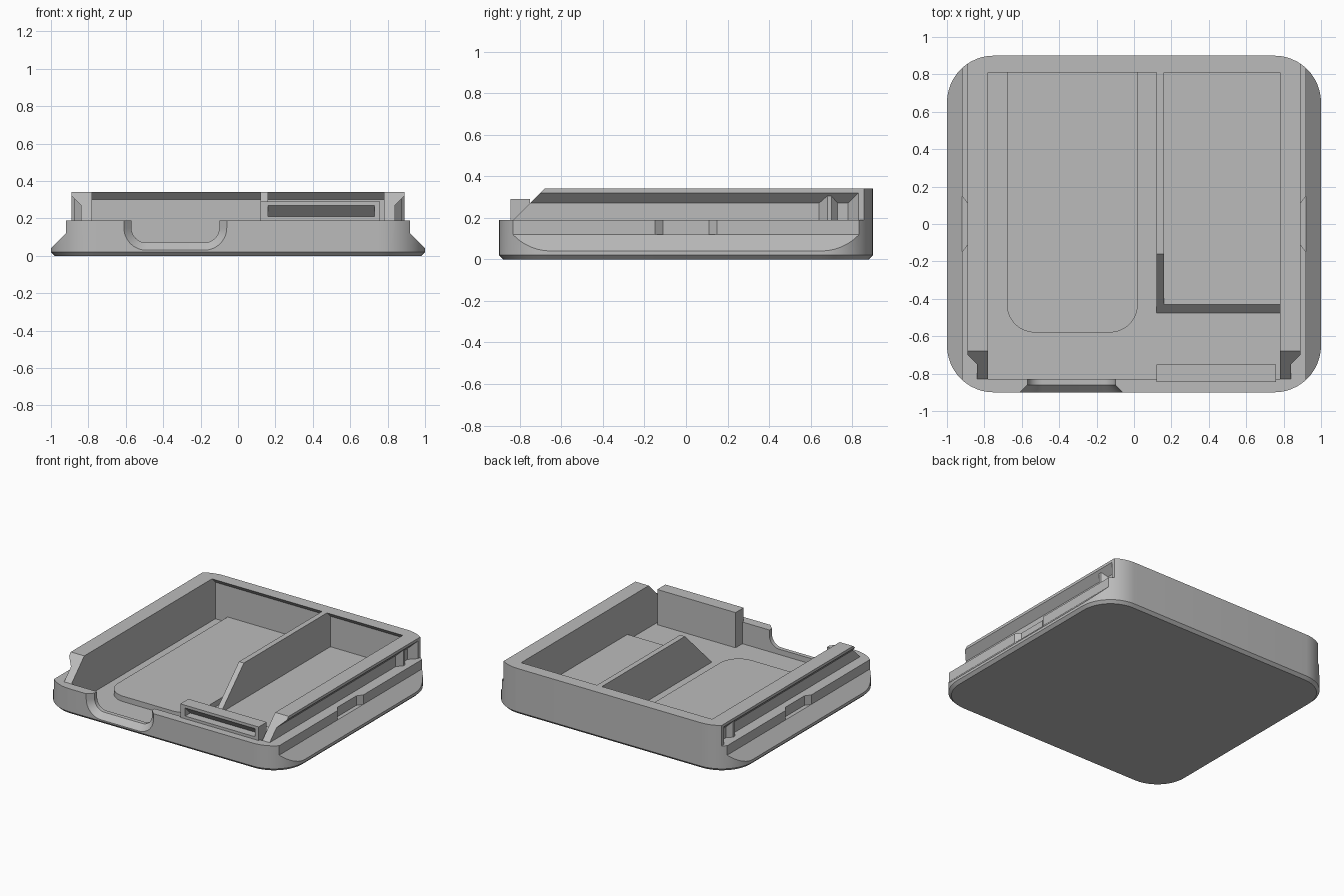
import bpy, bmesh
from math import sin, cos, pi

cube = bpy.data.objects.get("Cube")
if cube:
    bpy.data.objects.remove(cube, do_unlink=True)

grey = bpy.data.materials.new("plain grey")
grey.use_nodes = True
COLOUR = (0.5, 0.5, 0.5, 1)
grey.diffuse_color = COLOUR
grey.node_tree.nodes["Principled BSDF"].inputs["Base Color"].default_value = COLOUR


def loft(name, *rings):
    """Closed solid through matching rings of points."""
    bm = bmesh.new()
    loops = [[bm.verts.new(p) for p in ring] for ring in rings]
    n = len(loops[0])
    for a, b in zip(loops, loops[1:]):
        for i in range(n):
            j = (i + 1) % n
            bm.faces.new((a[i], a[j], b[j], b[i]))
    bm.faces.new(loops[0])
    bm.faces.new(loops[-1])
    bmesh.ops.recalc_face_normals(bm, faces=bm.faces)
    mesh = bpy.data.meshes.new(name)
    bm.to_mesh(mesh)
    bm.free()
    mesh.materials.append(grey)
    ob = bpy.data.objects.new(name, mesh)
    bpy.context.collection.objects.link(ob)
    return ob


def prism_x(name, yz, x0, x1):
    return loft(name, *[[(x, y, z) for y, z in yz] for x in (x0, x1)])


def prism_y(name, xz, y0, y1):
    return loft(name, *[[(x, y, z) for x, z in xz] for y in (y0, y1)])


def prism_z(name, xy, z0, z1):
    return loft(name, *[[(x, y, z) for x, y in xy] for z in (z0, z1)])


def rounded(x0, x1, y0, y1, radii, seg=12):
    """Rounded rectangle; radii run from the upper right corner anticlockwise."""
    corners = [(x1, y1, -1, -1), (x0, y1, 1, -1), (x0, y0, 1, 1), (x1, y0, -1, 1)]
    pts = []
    for k, ((x, y, sx, sy), r) in enumerate(zip(corners, radii)):
        if r == 0:
            pts.append((x, y))
            continue
        for i in range(seg + 1):
            a = (k + i / seg) * pi / 2
            pts.append((x + sx * r + r * cos(a), y + sy * r + r * sin(a)))
    return pts


def boolean(target, cutter, operation="DIFFERENCE"):
    mod = target.modifiers.new("cut", "BOOLEAN")
    mod.operation = operation
    mod.solver = "EXACT"
    mod.object = cutter
    bpy.context.view_layer.objects.active = target
    bpy.ops.object.modifier_apply(modifier=mod.name)
    bpy.data.objects.remove(cutter, do_unlink=True)


# Tray body: rounded block with a chamfered foot
def outline(inset, z):
    shape = rounded(-1 + inset, 1 - inset, -0.9 + inset, 0.9 - inset, [0.25 - inset] * 4)
    return [(x, y, z) for x, y in shape]


tray = loft("tray_body", outline(0.02, 0), outline(0, 0.02), outline(0, 0.34))

# Sloped shoulders and stepped sides
half = [(1.04, -0.05), (1.04, 0), (0.92, 0.12), (0.92, 0.19), (0.89, 0.19), (0.89, 0.4)]
section = half + [(-x, z) for x, z in reversed(half)]
boolean(tray, prism_y("side_section", section, -1, 1), "INTERSECT")

# Lowered front with slanted rail ends
front = [(-0.62, 0.4), (-0.83, 0.19), (-1, 0.19), (-1, 0.4)]
boolean(tray, prism_x("front_cutter", front, -1.1, 1.1))

# Inner cavity with an overhanging lip at the back
cavity = [(-0.83, 0.03), (0.85, 0.03), (0.85, 0.30), (0.81, 0.34), (0.81, 0.5), (-0.83, 0.5)]
boolean(tray, prism_x("cavity_cutter", cavity, -0.78, 0.78))

# Undercut grooves and ledge notches on both sides
groove = [(0.84, 0.19), (0.84, 0.27), (0.96, 0.39), (0.96, 0.19)]
notch = [(0.89, -0.11), (0.89, 0.11), (0.95, 0.19), (0.95, -0.19)]
for s in (1, -1):
    boolean(tray, loft("groove_cutter",
                       [(s * x, -1, z) for x, z in groove],
                       [(s * x, x - 0.06, z) for x, z in groove]))
    boolean(tray, prism_z("notch_cutter", [(s * x, y) for x, y in notch], 0.12, 0.22))


# Finger opening in the front wall, flared outwards
def opening(grow, y):
    shape = rounded(-0.57 - grow, -0.10 + grow, 0.07 - grow, 0.3,
                    [0, 0, 0.08 + grow, 0.08 + grow])
    return [(x, y, z) for x, z in shape]


boolean(tray, loft("finger_cutter", opening(0.05, -0.91), opening(0, -0.86), opening(0, -0.8)))

# Raised floors of the two compartments
left_floor = prism_z("rounded_floor_plate",
                     rounded(-0.68, 0.02, -0.58, 0.87, [0, 0, 0.15, 0.15]), 0.025, 0.07)
right_floor = prism_x("sloped_floor_plate",
                      [(0.87, 0.025), (-0.48, 0.025), (-0.43, 0.075), (0.87, 0.075)], 0.14, 0.79)

# Divider wall with a slanted front end
divider = prism_x("divider_wall",
                  [(0.87, 0.025), (-0.48, 0.025), (-0.16, 0.34), (0.81, 0.34), (0.87, 0.30)],
                  0.12, 0.16)

# Front stop block with a wedge-shaped slot
stop = prism_x("front_stop", [(-0.75, 0.025), (-0.83, 0.025), (-0.83, 0.185), (-0.845, 0.185),
                              (-0.845, 0.29), (-0.75, 0.29)], 0.12, 0.76)
boolean(stop, prism_x("slot_cutter", [(-0.855, 0.28), (-0.855, 0.21), (-0.785, 0.21)], 0.16, 0.73))

# Detent bumps at the back of the grooves
bump = [(0.83, 0.64), (0.84, 0.64), (0.875, 0.68), (0.875, 0.70), (0.84, 0.73), (0.83, 0.73)]
parts = [tray, left_floor, right_floor, divider, stop]
for side, s in (("left", 1), ("right", -1)):
    parts.append(prism_z(side + "_detent", [(s * x, y) for x, y in bump], 0.18, 0.305))

# Smooth rounded corners, crisp edges elsewhere
bpy.ops.object.select_all(action="DESELECT")
for ob in parts:
    ob.select_set(True)
bpy.context.view_layer.objects.active = tray
bpy.ops.object.shade_smooth_by_angle(angle=0.4)
